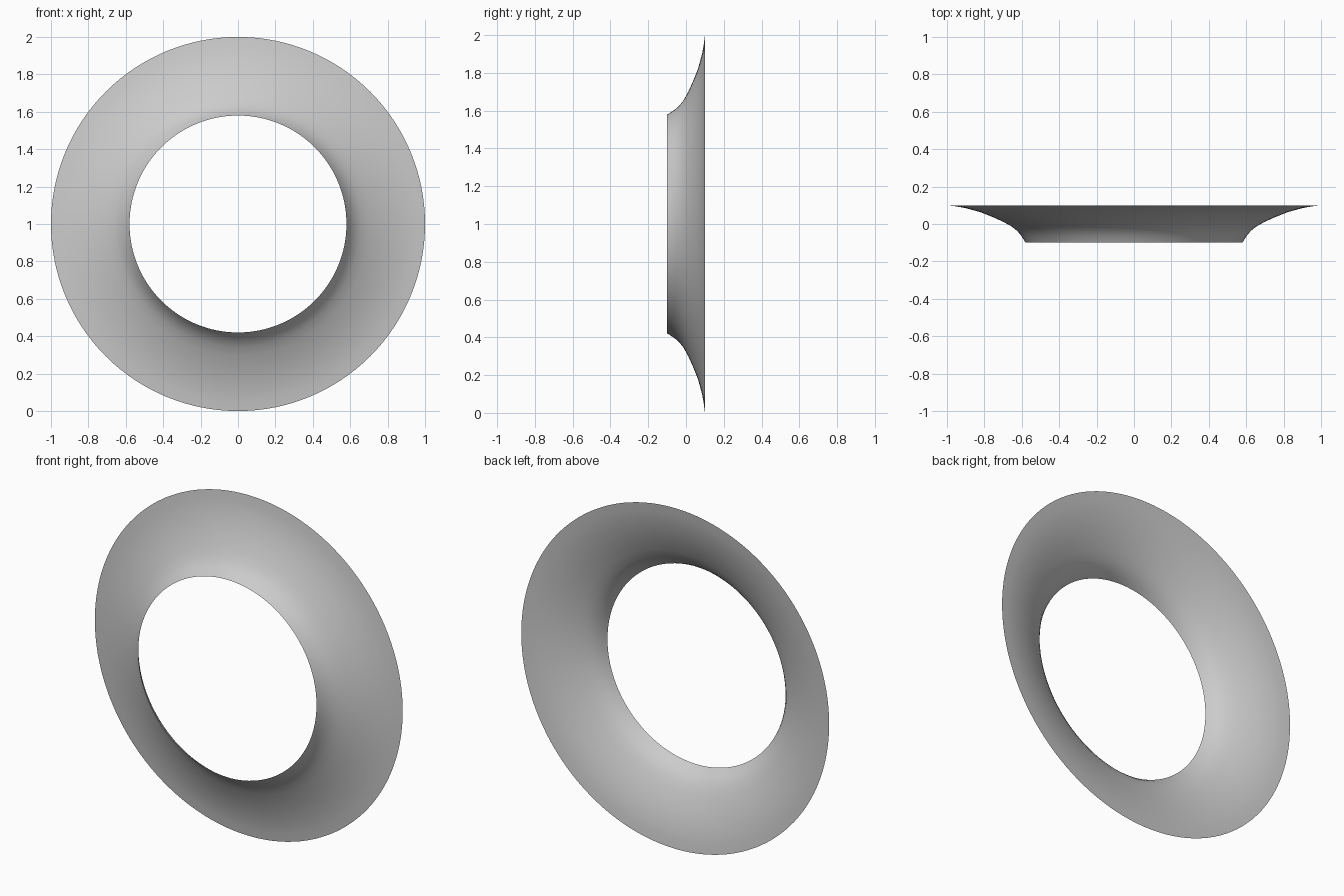
import bpy, bmesh, math
from mathutils import Matrix, Vector

if "Cube" in bpy.data.objects:
    bpy.data.objects.remove(bpy.data.objects["Cube"])

# Profile of the flared sheet as (radius, y), narrow front rim to wide back rim
profile = [(0.58, -0.10), (0.59, -0.082), (0.605, -0.06), (0.625, -0.037),
           (0.655, -0.013), (0.70, 0.012), (0.755, 0.037), (0.82, 0.063),
           (0.90, 0.085), (0.95, 0.094), (1.0, 0.10)]
SIDES = 128

# Flared ring: spin the profile about the y axis, open thin sheet
bm = bmesh.new()
verts = [bm.verts.new((r, y, 0)) for r, y in profile]
edges = [bm.edges.new(pair) for pair in zip(verts, verts[1:])]
bmesh.ops.spin(bm, geom=verts + edges, cent=(0, 0, 0), axis=(0, 1, 0),
               angle=math.tau, steps=SIDES, use_merge=False)
bmesh.ops.remove_doubles(bm, verts=bm.verts, dist=1e-4)
bmesh.ops.translate(bm, verts=bm.verts, vec=(0, 0, 1))
bmesh.ops.recalc_face_normals(bm, faces=bm.faces)

# Outer (convex) side faces the front
bm.faces.ensure_lookup_table()
if sum(f.normal.y for f in bm.faces) > 0:
    bmesh.ops.reverse_faces(bm, faces=bm.faces)
for f in bm.faces:
    f.smooth = True

mesh = bpy.data.meshes.new("flared_ring")
bm.to_mesh(mesh)
bm.free()
ring = bpy.data.objects.new("flared_ring", mesh)
bpy.context.collection.objects.link(ring)
